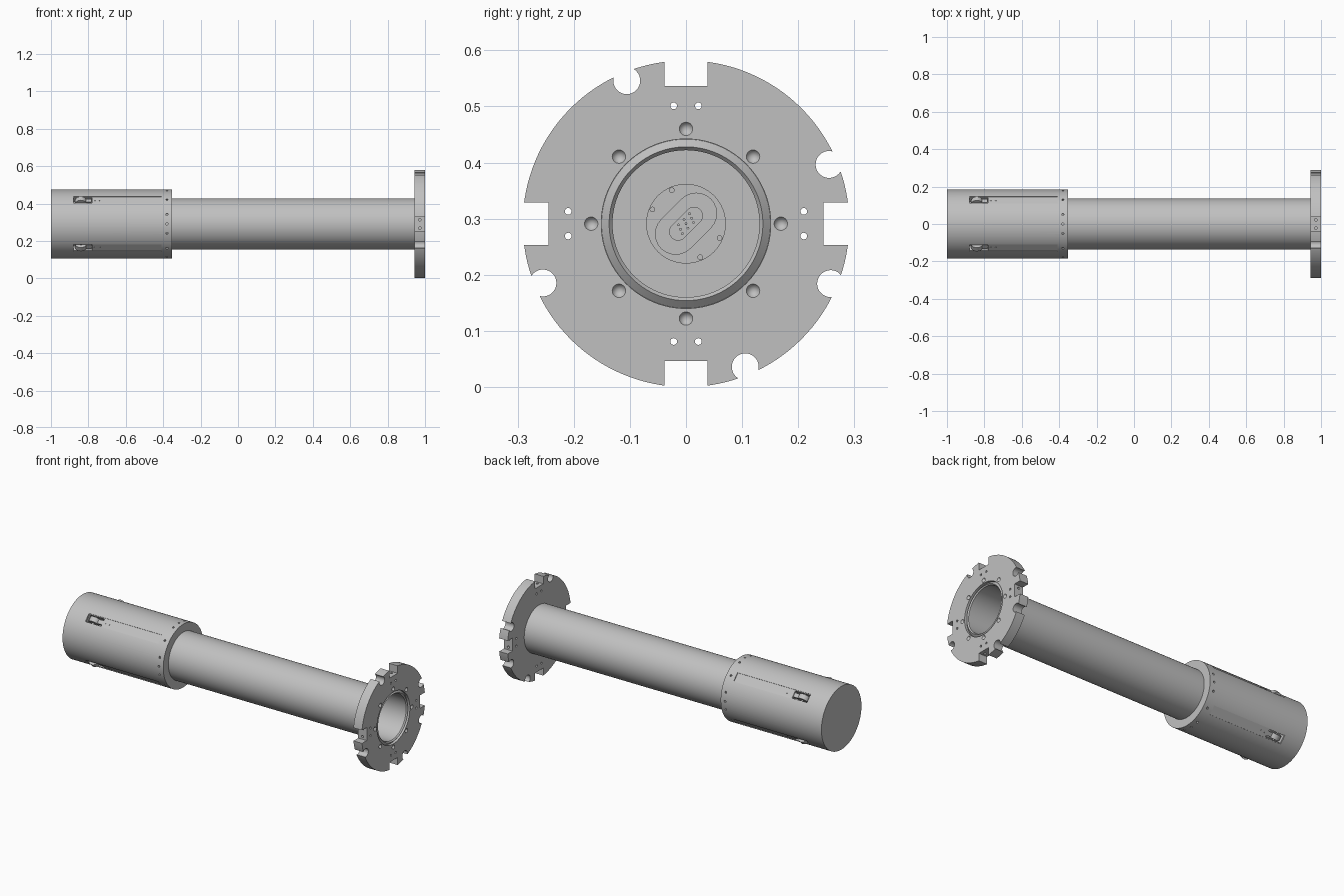
import bpy, bmesh
from math import radians, cos, sin, pi
from mathutils import Matrix, Vector

cube = bpy.data.objects.get("Cube")
if cube:
    bpy.data.objects.remove(cube)

AXIS = Matrix.Translation((0, 0, 0.291))
AXIAL = Matrix.Rotation(pi / 2, 4, 'Y')
RADIAL = Matrix.Rotation(-pi / 2, 4, 'X')
QUARTERS = (0, 90, 180, 270)

grey = bpy.data.materials.new("machined_grey")
grey.use_nodes = True
colour = (0.53, 0.53, 0.53, 1)
grey.diffuse_color = colour
grey.node_tree.nodes["Principled BSDF"].inputs["Base Color"].default_value = colour


def shade(mesh):
    mesh.shade_smooth()
    mesh.set_sharp_from_angle(angle=radians(30))


def finish(name, bm):
    bmesh.ops.recalc_face_normals(bm, faces=bm.faces[:])
    bm.transform(AXIS)
    mesh = bpy.data.meshes.new(name)
    bm.to_mesh(mesh)
    bm.free()
    mesh.materials.append(grey)
    shade(mesh)
    obj = bpy.data.objects.new(name, mesh)
    bpy.context.collection.objects.link(obj)
    return obj


def lathe(name, profile, closed=True):
    """Revolve (x, radius) points about the long axis."""
    bm = bmesh.new()
    vs = [bm.verts.new((x, r, 0)) for x, r in profile]
    pairs = list(zip(vs, vs[1:])) + ([(vs[-1], vs[0])] if closed else [])
    edges = [bm.edges.new(p) for p in pairs]
    bmesh.ops.spin(bm, geom=vs + edges, cent=(0, 0, 0), axis=(1, 0, 0),
                   angle=2 * pi, steps=128, use_duplicate=False)
    bmesh.ops.remove_doubles(bm, verts=bm.verts[:], dist=1e-5)
    return finish(name, bm)


def at(angle, x, radial, tangential=0):
    """Frame at an angle round the axis: local y points outward."""
    return Matrix.Rotation(radians(angle), 4, 'X') @ Matrix.Translation((x, radial, tangential))


def cyl(bm, matrix, r, depth, r1=None, segs=24):
    bmesh.ops.create_cone(bm, cap_ends=True, segments=segs, radius1=r if r1 is None else r1,
                          radius2=r, depth=depth, matrix=matrix)


def box(bm, matrix, size):
    bmesh.ops.create_cube(bm, size=1, matrix=matrix @ Matrix.Diagonal((*size, 1)))


def cut(obj, bm):
    """Subtract the shapes in bm from obj, then drop the cutter."""
    cutter = finish("cutter", bm)
    cutter.hide_render = True
    mod = obj.modifiers.new("cut", 'BOOLEAN')
    mod.operation, mod.solver, mod.object = 'DIFFERENCE', 'EXACT', cutter
    bpy.context.view_layer.update()
    mesh = bpy.data.meshes.new_from_object(obj.evaluated_get(bpy.context.evaluated_depsgraph_get()))
    obj.modifiers.clear()
    obj.data = mesh
    shade(mesh)
    bpy.data.objects.remove(cutter)


# Flange with notches, round cutouts, bolt holes and countersinks
flange = lathe("flange", [(0.945, 0.136), (0.945, 0.291), (1, 0.291),
                          (1, 0.151), (0.984, 0.151), (0.984, 0.136)])
bm = bmesh.new()
for q in QUARTERS:
    box(bm, at(q, 0.97, 0.295), (0.2, 0.1, 0.076))
    cyl(bm, at(q + 22.5, 0.97, 0.276) @ AXIAL, 0.024, 0.2, segs=40)
    for t in (-0.022, 0.022):
        cyl(bm, at(q, 0.97, 0.21, t) @ AXIAL, 0.006, 0.2, segs=16)
    for a in (0, 45):
        cyl(bm, at(q + a, 0.995, 0.169) @ AXIAL, 0.018, 0.03, r1=0)
cyl(bm, at(-22.5, 0.97, 0.279) @ AXIAL, 0.024, 0.2, segs=40)
cut(flange, bm)
bm = bmesh.new()
for q in QUARTERS:
    for t in (-0.022, 0.022):
        cyl(bm, at(q, 0.972, 0.24, t) @ RADIAL, 0.007, 0.03, segs=16)
cut(flange, bm)

# Long hollow tube with a bevelled lip inside the flange
lathe("tube", [(-0.45, 0.131), (-0.45, 0.137), (0.98, 0.137), (0.98, 0.1505),
               (0.985, 0.1505), (0.997, 0.137), (0.99, 0.131)])

# Thick sleeve, closed at its far end
sleeve = lathe("sleeve", [(-1, 0), (-1, 0.184), (-0.352, 0.184), (-0.352, 0.136),
                          (-0.45, 0.136), (-0.45, 0)], closed=False)
bm = bmesh.new()
for q in QUARTERS:
    box(bm, at(q + 45, -0.645, 0.2), (0.47, 0.042, 0.052))
    for a in (0, 16, 45, 74):
        cyl(bm, at(q + a, -0.38, 0.184) @ RADIAL, 0.006, 0.02, segs=16)
cut(sleeve, bm)
bm = bmesh.new()
for q in QUARTERS:
    box(bm, at(q + 45, -0.83, 0.17), (0.097, 0.05, 0.044))
cut(sleeve, bm)

# Latches, one in each sleeve slot
for i, q in enumerate(QUARTERS):
    a = q + 45
    bm = bmesh.new()
    cyl(bm, at(a, -0.84, 0.162), 0.031, 0.028, segs=40)
    cyl(bm, at(a, -0.84, 0.168), 0.006, 0.043, segs=16)
    box(bm, at(a, -0.81, 0.167), (0.055, 0.018, 0.024))
    finish(f"latch_{i + 1}", bm)
    bm = bmesh.new()
    for x in (-0.765, -0.74):
        cyl(bm, at(a, x, 0.179) @ RADIAL, 0.005, 0.003, segs=12)
    finish(f"slot_screws_{i + 1}", bm)


# Connector plate at the bottom of the bore
def stadium(name, x, half, radius, depth):
    bm = bmesh.new()
    pts = []
    for k in range(26):
        t = pi * (k % 13) / 12 - pi / 2 + (pi if k > 12 else 0)
        shift = half if k < 13 else -half
        pts.append(bm.verts.new((x, shift + radius * cos(t), radius * sin(t))))
    face = bm.faces.new(pts)
    ext = bmesh.ops.extrude_face_region(bm, geom=[face])
    moved = [v for v in ext["geom"] if isinstance(v, bmesh.types.BMVert)]
    bmesh.ops.translate(bm, verts=moved, vec=Vector((depth, 0, 0)))
    bm.transform(Matrix.Rotation(radians(45), 4, 'X'))
    finish(name, bm)


bm = bmesh.new()
cyl(bm, at(0, -0.447, 0) @ AXIAL, 0.071, 0.01, segs=64)
finish("connector_plate", bm)
stadium("connector_flange", -0.444, 0.026, 0.037, 0.006)
stadium("connector_socket", -0.44, 0.02, 0.016, 0.008)

bm = bmesh.new()
for a in (45, 113, 157):
    for side in (0, 180):
        cyl(bm, at(a + side, -0.44, 0.046 if a == 45 else 0.065) @ AXIAL, 0.005, 0.008, segs=16)
finish("connector_screws", bm)

bm = bmesh.new()
for row in (-1, 0, 1):
    for col in (-1, 0, 1):
        cyl(bm, at(45, -0.431, col * 0.014 + row * 0.003, row * 0.008) @ AXIAL, 0.0025, 0.005, segs=8)
finish("connector_pins", bm)
